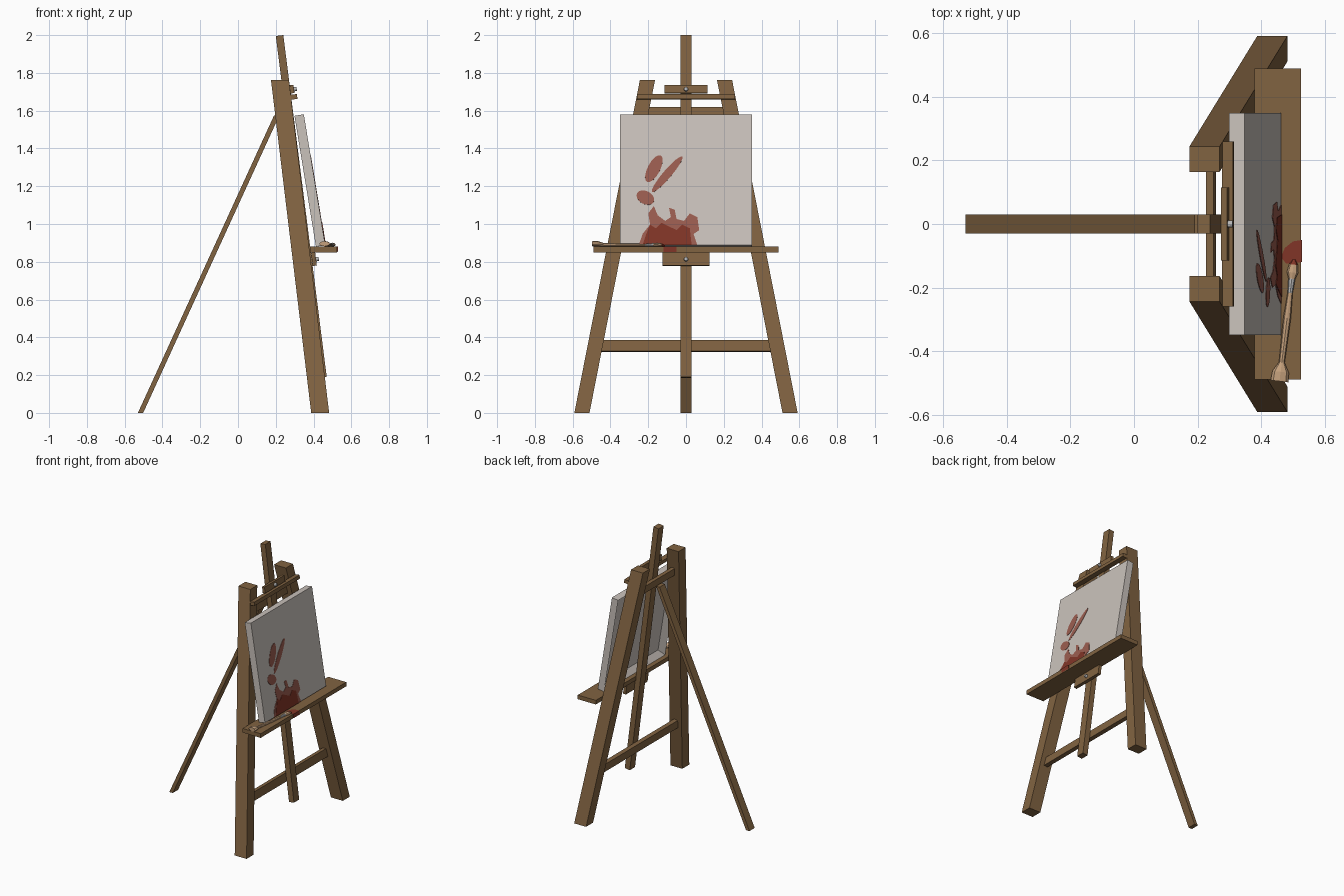
import bpy, bmesh
from math import sin, cos, pi, atan
from mathutils import Matrix, Vector

cube = bpy.data.objects.get("Cube")
if cube:
    bpy.data.objects.remove(cube)


def material(name, r, g, b):
    m = bpy.data.materials.new(name)
    m.use_nodes = True
    m.diffuse_color = (r, g, b, 1)
    bsdf = next(n for n in m.node_tree.nodes if n.type == 'BSDF_PRINCIPLED')
    bsdf.inputs["Base Color"].default_value = (r, g, b, 1)
    return m


WOOD = material("brown wood", .22, .125, .053)
CLOTH = material("off-white canvas", .59, .54, .5)
RED = material("dark red paint", .22, .035, .02)
SMEAR = material("faded red paint", .33, .11, .08)
METAL = material("grey metal", .5, .5, .5)
TAN = material("pale wood", .55, .35, .2)

MAST_TILT = atan(.127)
CANVAS_TILT = atan(.164)


def finish(name, bm, *mats):
    bmesh.ops.recalc_face_normals(bm, faces=bm.faces)
    mesh = bpy.data.meshes.new(name)
    bm.to_mesh(mesh)
    bm.free()
    for m in mats:
        mesh.materials.append(m)
    ob = bpy.data.objects.new(name, mesh)
    bpy.context.collection.objects.link(ob)
    return ob


def block_mesh(center, size, tilt=0):
    bm = bmesh.new()
    matrix = (Matrix.Translation(center) @ Matrix.Rotation(-tilt, 4, 'Y')
              @ Matrix.Diagonal((*size, 1)))
    bmesh.ops.create_cube(bm, size=1, matrix=matrix)
    return bm


def block(name, center, size, tilt=0):
    return finish(name, block_mesh(center, size, tilt), WOOD)


def leaning_post(name, foot, head, wx, wy):
    """Post with level cut ends."""
    bm = block_mesh((0, 0, 0), (wx, wy, 1))
    for v in bm.verts:
        v.co = Vector((v.co.x, v.co.y, 0)) + Vector(head if v.co.z > 0 else foot)
    return finish(name, bm, WOOD)


# Legs
for side, s in (("left", 1), ("right", -1)):
    leaning_post(side + "_leg", (.435, s * .551, 0), (.222, s * .204, 1.763), .095, .08)
leaning_post("rear_leg", (-.516, 0, 0), (.205, 0, 1.575), .028, .06)

# Mast and cross rails
block("mast", (.335, 0, 1.0925), (.04, .06, 1.825), MAST_TILT)
block("lower_rail", (.39, 0, .355), (.03, .92, .06), MAST_TILT)
block("upper_rail", (.242, 0, 1.59), (.025, .4, .055), MAST_TILT)

# Top clamp, tray and its bracket
block("clamp_bar", (.296, 0, 1.673), (.035, .52, .026), MAST_TILT)
block("clamp_block", (.286, 0, 1.714), (.02, .23, .044), MAST_TILT)
block("tray", (.4525, 0, .865), (.145, .98, .03))
block("tray_bracket", (.402, 0, .814), (.022, .25, .07), MAST_TILT)

# Screw knobs
for name, x, z in (("clamp_knob", .3, 1.714), ("bracket_knob", .417, .814)):
    bm = bmesh.new()
    bmesh.ops.create_cone(bm, cap_ends=True, segments=12, radius1=.013, radius2=.01,
                          depth=.022, matrix=Matrix.Translation((x, 0, z))
                          @ Matrix.Rotation(pi / 2 - MAST_TILT, 4, 'Y'))
    finish(name, bm, METAL)

# Stretched canvas with a hollow back
UP = Vector((-sin(CANVAS_TILT), 0, cos(CANVAS_TILT)))
OUT = Vector((cos(CANVAS_TILT), 0, sin(CANVAS_TILT)))
BASE = Vector((.462, 0, .888))
HEIGHT = .702
bm = block_mesh(BASE + UP * HEIGHT / 2 - OUT * .025, (.05, .7, HEIGHT), CANVAS_TILT)
bm.normal_update()
back = min(bm.faces, key=lambda f: f.normal.x)
bmesh.ops.inset_region(bm, faces=[back], thickness=.05)
bmesh.ops.translate(bm, verts=back.verts, vec=OUT * .038)
finish("canvas", bm, CLOTH)


def paint(name, points, mat, lift):
    """Thin paint patch on the canvas front, points as (y, height)."""
    bm = bmesh.new()
    face = bm.faces.new([bm.verts.new(BASE + Vector((0, y, 0)) + UP * h + OUT * lift)
                         for y, h in points])
    if face.normal.dot(OUT) < 0:
        face.normal_flip()
    ext = bmesh.ops.extrude_face_region(bm, geom=[face])["geom"]
    bmesh.ops.translate(bm, vec=-OUT * lift * 1.2,
                        verts=[e for e in ext if isinstance(e, bmesh.types.BMVert)])
    bmesh.ops.triangulate(bm, faces=bm.faces)
    finish(name, bm, mat)


def smear(name, y, h, length, width, angle):
    ring = [(length * cos(a), width * sin(a)) for a in (i * pi / 8 for i in range(16))]
    paint(name, [(y + u * cos(angle) - v * sin(angle), h + u * sin(angle) + v * cos(angle))
                 for u, v in ring], SMEAR, .002)


# Finger smears and splash
smear("upper_smear", -.17, .41, .08, .033, 1.1)
smear("long_smear", -.1, .38, .125, .022, .87)
smear("side_smear", -.215, .255, .05, .035, -.5)
paint("faded_splash", [(-.25, 0), (-.23, .06), (-.19, .11), (-.2, .17), (-.17, .21),
                       (-.15, .16), (-.11, .13), (-.08, .15), (-.09, .2), (-.06, .19),
                       (-.05, .14), (-.01, .13), (.02, .17), (.06, .15), (.07, .08),
                       (.04, .06), (.06, 0)], SMEAR, .002)
paint("dark_splash", [(-.23, 0), (-.21, .06), (-.19, .11), (-.16, .09), (-.13, .12),
                      (-.09, .1), (-.05, .08), (-.02, .11), (.02, .09), (.03, 0)],
      RED, .004)

# Paint puddle running over the tray edge
bm = bmesh.new()
rim = [(.529, -.05), (.5, -.055), (.475, -.075), (.462, -.105), (.48, -.125), (.529, -.12)]
puddle = bm.faces.new([bm.verts.new((x, y, .882)) for x, y in rim])
ext = bmesh.ops.extrude_face_region(bm, geom=[puddle])["geom"]
for v in ext:
    if isinstance(v, bmesh.types.BMVert):
        v.co.z = .852 if v.co.x > .52 else .879
bmesh.ops.triangulate(bm, faces=bm.faces)
finish("tray_paint", bm, RED)

# Brush: rings of (position along, half width, half height, material index)
TAIL, TIP = Vector((.458, -.495, .88)), Vector((.504, -.112, .88))
ALONG = (TIP - TAIL).normalized()
ACROSS = Vector((ALONG.y, -ALONG.x, 0))
STATIONS = [(0, .028, .014, 0), (.03, .026, .014, 0), (.06, .009, .009, 0),
            (.2, .012, .008, 0), (.28, .008, .007, 1), (.325, .011, .009, 0),
            (.345, .018, .01, 0), (.37, .014, .008, 2), (.386, .004, .004, 2)]
bm = bmesh.new()
rings = []
for d, w, h, m in STATIONS:
    rings.append([bm.verts.new(TAIL + ALONG * d + ACROSS * w * cos(i * pi / 4)
                               + Vector((0, 0, h * (1.1 + sin(i * pi / 4)))))
                  for i in range(8)])
for a, b, station in zip(rings, rings[1:], STATIONS):
    for i in range(8):
        j = (i + 1) % 8
        bm.faces.new((a[i], a[j], b[j], b[i])).material_index = station[3]
bm.faces.new(rings[0])
bm.faces.new(rings[-1]).material_index = 2
finish("paint_brush", bm, TAN, METAL, RED)
